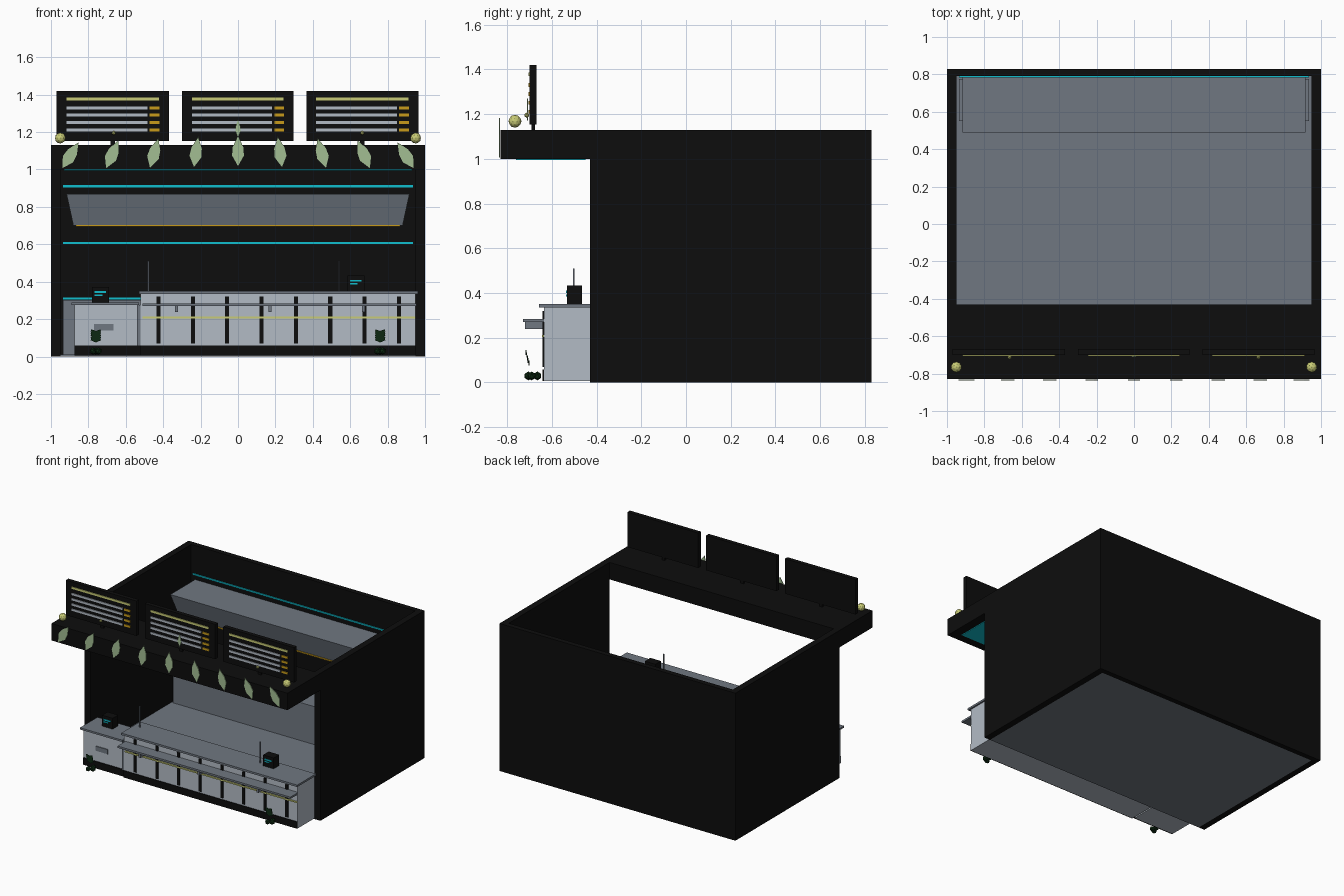
import bpy, bmesh, math
from mathutils import Matrix, Vector

if "Cube" in bpy.data.objects:
    bpy.data.objects.remove(bpy.data.objects["Cube"])

def mat(name, rgb):
    m = bpy.data.materials.new(name)
    m.diffuse_color = (*rgb, 1)
    m.use_nodes = True
    m.node_tree.nodes["Principled BSDF"].inputs["Base Color"].default_value = m.diffuse_color
    return m

BLACK = mat("black", (.004, .004, .004))
GREY = mat("mid grey", (.16, .185, .22))
LIGHT = mat("light grey", (.45, .50, .56))
CYAN = mat("cyan", (.005, .52, .62))
ORANGE = mat("orange", (.58, .33, .01))
YELLOW = mat("pale yellow", (.58, .60, .18))
LEAF = mat("pale green", (.36, .51, .29))
GREEN = mat("dark green", (.004, .022, .006))

def finish(name, bm, m):
    bmesh.ops.recalc_face_normals(bm, faces=bm.faces)
    me = bpy.data.meshes.new(name)
    bm.to_mesh(me)
    bm.free()
    me.materials.append(m)
    ob = bpy.data.objects.new(name, me)
    bpy.context.collection.objects.link(ob)
    return ob

def box(name, m, x0, x1, y0, y1, z0, z1):
    bm = bmesh.new()
    bmesh.ops.create_cube(bm, size=1)
    for v in bm.verts:
        v.co = ((x0 + x1) / 2 + v.co.x * (x1 - x0),
                (y0 + y1) / 2 + v.co.y * (y1 - y0),
                (z0 + z1) / 2 + v.co.z * (z1 - z0))
    return finish(name, bm, m)

def plate(name, m, pts, y, thick=.004):
    """Flat outline in x/z, extruded a little along y."""
    bm = bmesh.new()
    f = bm.faces.new([bm.verts.new((x, y, z)) for x, z in pts])
    r = bmesh.ops.extrude_face_region(bm, geom=[f])
    for v in r["geom"]:
        if isinstance(v, bmesh.types.BMVert):
            v.co.y += thick
    return finish(name, bm, m)

def ball(name, m, c, r, sub=2):
    bm = bmesh.new()
    bmesh.ops.create_icosphere(bm, subdivisions=sub, radius=r, matrix=Matrix.Translation(c))
    return finish(name, bm, m)

# room shell, open at the top and front
box("floor", GREY, -.95, .95, -.43, .79, 0, .012)
box("left_wall", BLACK, -1, -.95, -.43, .79, 0, 1.13)
box("right_wall", BLACK, .95, 1, -.43, .79, 0, 1.13)
box("back_wall", BLACK, -1, 1, .79, .83, 0, 1.13)
for z in (.31, .607, .91):
    box("wall_light_strip", CYAN, -.935, .935, .782, .79, z - .006, z + .006)

# canopy over the front with a lit underside
box("canopy", BLACK, -1, 1, -.83, -.43, 1.0, 1.13)
box("canopy_light", CYAN, -.93, .93, -.76, -.45, .995, 1.0)

# back cabinet and tapered hood
box("back_cabinet", GREY, -.935, .935, .55, .775, .012, .303)
hood = box("hood", GREY, -.917, .917, .49, .79, .70, .87)
for v in hood.data.vertices:
    if v.co.z < .8:
        v.co.x *= .88 / .917
        if v.co.y < .6:
            v.co.y = .54
box("hood_trim", ORANGE, -.867, .867, .533, .543, .694, .704)

# main counter with slats, stripe and tray rail
box("counter_body", LIGHT, -.52, .95, -.635, -.43, .006, .335)
box("counter_top", GREY, -.53, .962, -.657, -.43, .335, .35)
box("counter_plinth", BLACK, -.52, .95, -.641, -.635, .006, .058)
for i in range(8):
    x = -.425 + i * .1836
    box("counter_slat", BLACK, x - .011, x + .011, -.641, -.635, .07, .32)
box("counter_stripe", YELLOW, -.51, .95, -.643, -.635, .203, .213)
box("tray_rail", GREY, -.51, .955, -.73, -.635, .27, .284)
for x in (-.33, .17, .67):
    box("rail_bracket", GREY, x - .008, x + .008, -.72, -.635, .238, .27)

# lower side counter
box("side_counter_body", LIGHT, -.875, -.53, -.622, -.43, .006, .275)
box("side_counter_top", GREY, -.89, -.53, -.642, -.43, .275, .289)
box("side_counter_plinth", BLACK, -.875, -.52, -.63, -.622, .006, .058)
box("side_counter_plate", GREY, -.77, -.665, -.628, -.622, .14, .175)
box("side_counter_edge", GREY, -.54, -.52, -.633, -.43, .058, .275)

# posts and registers on the counters
for x in (-.48, .54):
    box("counter_post", GREY, x - .004, x + .004, -.506, -.498, .35, .51)
for x, z in ((-.735, .289), (.63, .35)):
    box("register", BLACK, x - .045, x + .045, -.532, -.465, z, z + .083)
    box("register_line_long", CYAN, x - .032, x + .03, -.536, -.532, z + .05, z + .06)
    box("register_line_short", CYAN, x - .032, x + .01, -.536, -.532, z + .035, z + .043)

# menu boards
for x0, x1 in ((-.97, -.37), (-.30, .297), (.365, .965)):
    box("menu_board", BLACK, x0, x1, -.70, -.668, 1.153, 1.42)
    xm = (x0 + x1) / 2
    box("menu_support", BLACK, xm - .012, xm + .012, -.69, -.675, 1.13, 1.153)
    box("menu_title", YELLOW, x0 + .053, x1 - .053, -.705, -.70, 1.37, 1.386)
    for r in range(4):
        z = 1.33 - r * .04
        box("menu_row", LIGHT, x0 + .053, x1 - .115, -.705, -.70, z - .008, z + .008)
        box("menu_price", ORANGE, x1 - .103, x1 - .05, -.705, -.70, z - .008, z + .008)

# lamps on the canopy
for s in (-1, 1):
    ball("corner_lamp", YELLOW, (s * .95, -.765, 1.168), .029)
    ball("small_lamp", YELLOW, (s * .665, -.712, 1.195), .012, 1)

# leaf shaped ornaments leaning towards the middle
kite = [(0, -.082), (.032, -.025), (.028, .02), (0, .082), (-.028, .02), (-.032, -.025)]
for i in range(-4, 5):
    a = math.radians(8 * i)
    c, s = math.cos(a), math.sin(a)
    h = 1.1 - .006 * abs(i)
    pts = [(i * .224 + c * x - s * z, h + s * x + c * z) for x, z in kite]
    plate("canopy_leaf", LEAF, pts, -.836, .005)
plate("board_leaf", LEAF, [(x * .45, 1.22 + z * .6) for x, z in kite], -.711)

# small plants by the counter
for s in (-1, 1):
    cx = s * .76
    for dx, dy in ((-.015, -.02), (.014, -.005), (0, .02)):
        ball("plant_base", GREEN, (cx + dx, -.685 + dy, .029), .02, 1)
    for k in range(5):
        z = .075 + k * .012
        for d in (-1, 1):
            plate("plant_leaf", GREEN, [(cx, z), (cx + d * .028, z + .012),
                  (cx + d * .024, z + .022), (cx, z + .014)], -.705 - k * .003)
